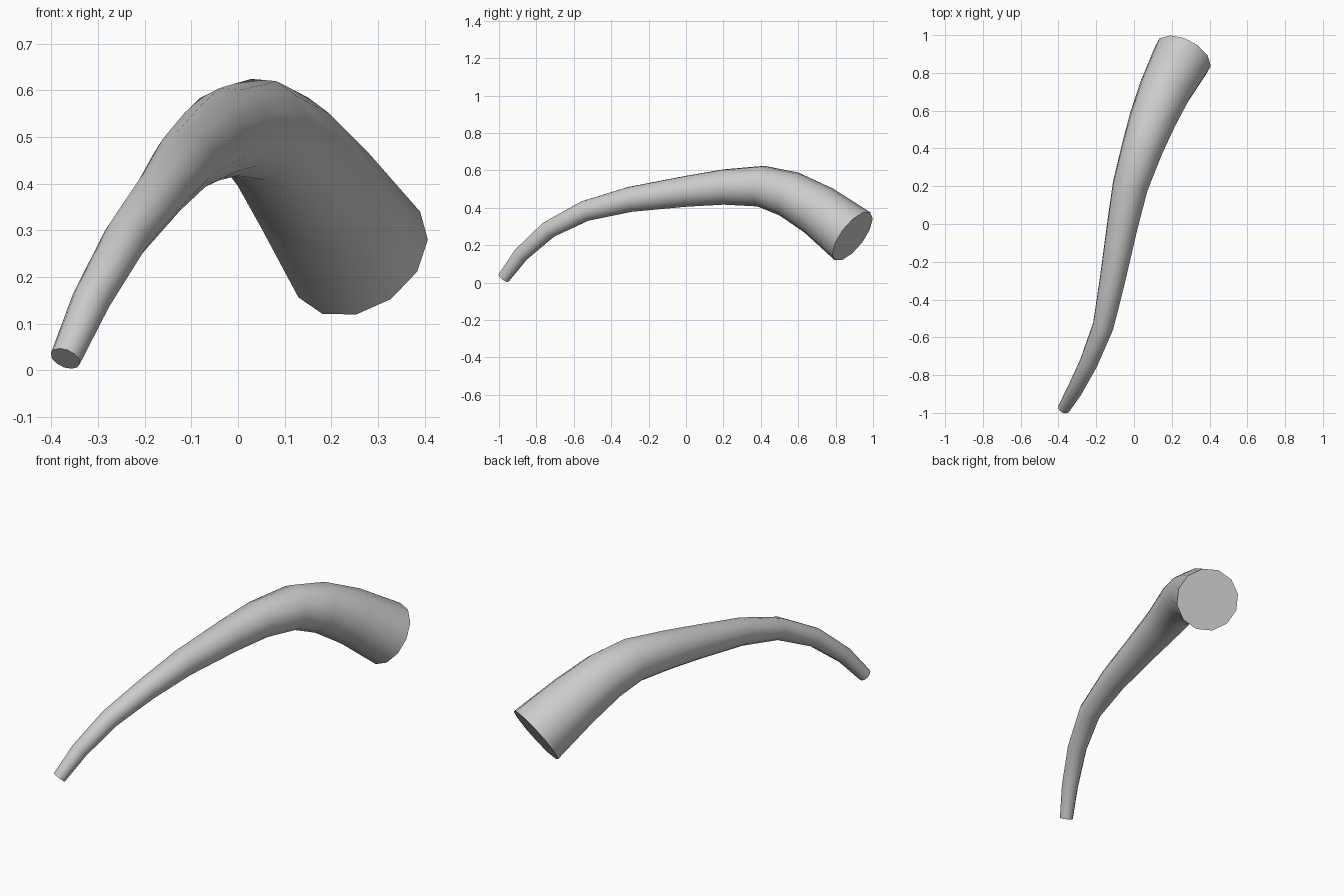
import bpy, bmesh, math
from mathutils import Vector

if "Cube" in bpy.data.objects:
    bpy.data.objects.remove(bpy.data.objects["Cube"])

SIDES = 12
# Centre line with radius: x, y, z, r
PATH = [
    (-0.370, -0.975, 0.025, 0.033), (-0.315, -0.882, 0.150, 0.041),
    (-0.240, -0.735, 0.283, 0.048), (-0.163, -0.540, 0.383, 0.056),
    (-0.115, -0.300, 0.445, 0.068), (-0.060, 0.000, 0.488, 0.083),
    (-0.020, 0.200, 0.511, 0.095), (0.043, 0.400, 0.516, 0.110),
    (0.097, 0.550, 0.474, 0.124), (0.165, 0.710, 0.385, 0.139),
    (0.260, 0.890, 0.248, 0.158),
]
pts = [Vector(p[:3]) for p in PATH]
radii = [p[3] for p in PATH]

# Tapered bent tube, rings perpendicular to the path
bm = bmesh.new()
rings = []
normal = Vector((0, 0, 1))
last = len(pts) - 1
for i, (p, r) in enumerate(zip(pts, radii)):
    before = (p - pts[i - 1]).normalized() if i > 0 else Vector()
    after = (pts[i + 1] - p).normalized() if i < last else Vector()
    tangent = (before + after).normalized()
    normal = (normal - tangent * normal.dot(tangent)).normalized()
    side = tangent.cross(normal)
    ring = []
    for k in range(SIDES):
        a = 2 * math.pi * k / SIDES
        ring.append(bm.verts.new(p + r * 1.01 * (math.cos(a) * normal + math.sin(a) * side)))
    rings.append(ring)

for lo, hi in zip(rings, rings[1:]):
    for k in range(SIDES):
        n = (k + 1) % SIDES
        bm.faces.new((lo[k], lo[n], hi[n], hi[k]))

# Flat end caps
bm.faces.new(rings[0][::-1])
bm.faces.new(rings[-1])
bmesh.ops.recalc_face_normals(bm, faces=bm.faces[:])

mesh = bpy.data.meshes.new("curved_horn")
bm.to_mesh(mesh)
bm.free()
horn = bpy.data.objects.new("curved_horn", mesh)
bpy.context.collection.objects.link(horn)
bpy.context.view_layer.objects.active = horn
horn.select_set(True)
bpy.ops.object.shade_smooth_by_angle(angle=math.radians(40))
